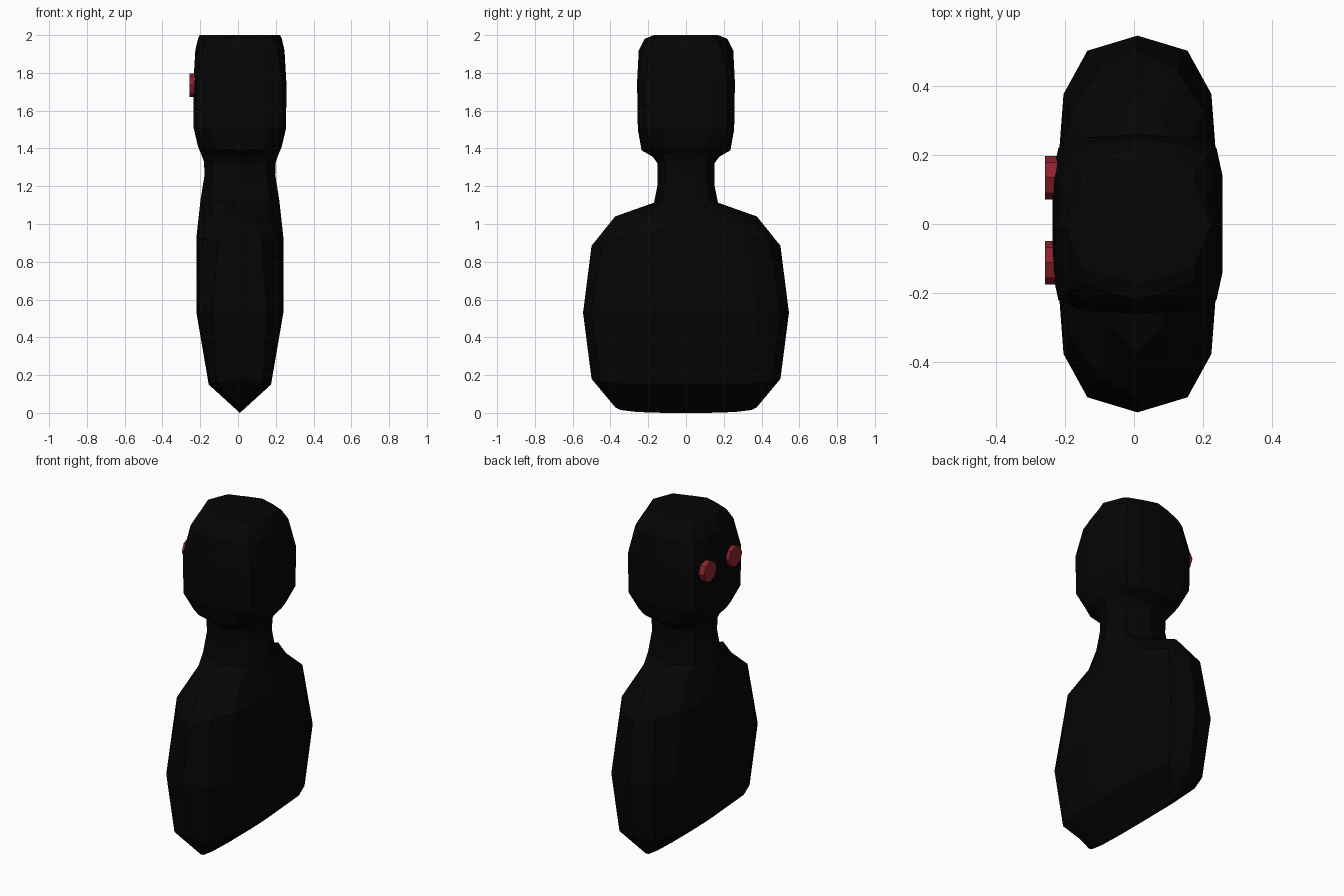
import bpy, bmesh, math
from mathutils import Matrix

if "Cube" in bpy.data.objects:
    bpy.data.objects.remove(bpy.data.objects["Cube"])


def material(name, rgb):
    m = bpy.data.materials.new(name)
    m.diffuse_color = (*rgb, 1)
    m.use_nodes = True
    m.node_tree.nodes["Principled BSDF"].inputs["Base Color"].default_value = m.diffuse_color
    return m


black = material("black", (0.0015, 0.0015, 0.0015))
red = material("dark red", (0.27, 0.016, 0.028))
CX = 0.01

# Quarter cross-sections as fractions of half width x and half depth y
LOW = [(0, 1), (.74, .91), (.95, .70), (1, .3), (1, 0)]
BODY = [(0, 1), (.63, .92), (.93, .69), (1, .3), (1, 0)]
CHEST = [(0, 1), (.50, .89), (.84, .66), (.96, .3), (1, 0)]
HEAD = [(0, 1), (.66, .965), (.93, .85), (1, .54), (1, 0)]
BROW = [(0, 1), (.56, .92), (.84, .76), (.95, .45), (1, 0)]
CROWN = [(0, 1), (.40, .88), (.77, .73), (.89, .36), (1, 0)]
SHOULDER = [(0, 1), (.33, .80), (.67, .55), (.86, .3), (1, 0)]
BLEND = [0, .5, .85, 1, 1]      # ridge height to side height


def ring(x, y, z_side, z_ridge, shape):
    q = [(x * fx, y * fy, z_ridge + (z_side - z_ridge) * t)
         for (fx, fy), t in zip(shape, BLEND)]
    half = q + [(a, -b, c) for a, b, c in q[-2::-1]]
    return half + [(-a, b, c) for a, b, c in half[-2:0:-1]]


def finish(bm, name, mat):
    bmesh.ops.recalc_face_normals(bm, faces=bm.faces)
    me = bpy.data.meshes.new(name)
    bm.to_mesh(me)
    bm.free()
    me.materials.append(mat)
    ob = bpy.data.objects.new(name, me)
    bpy.context.collection.objects.link(ob)
    return ob


# Body, neck and head as one faceted skin, bottom drawn into a keel
levels = [
    (0, .375, .0, .03, BODY),
    (.165, .50, .15, .18, LOW),
    (.23, .545, .53, .53, BODY),
    (.23, .50, .93, .885, CHEST),
    (.217, .375, 1.05, 1.04, SHOULDER),
    (.208, .17, 1.13, 1.11, CROWN),
    (.187, .15, 1.26, 1.21, CROWN),
    (.19, .15, 1.33, 1.32, CROWN),
    (.205, .175, 1.37, 1.355, CROWN),
    (.222, .235, 1.41, 1.39, BROW),
    (.245, .255, 1.51, 1.50, HEAD),
    (.246, .259, 1.75, 1.75, HEAD),
    (.236, .25, 1.92, 1.92, BROW),
    (.222, .22, 1.98, 1.98, CROWN),
    (.213, .17, 2.0, 2.0, CROWN),
]
bm = bmesh.new()
rows = [[bm.verts.new((x + CX, y, z)) for x, y, z in ring(*lv)] for lv in levels]
n = len(rows[0])
for a, b in zip(rows, rows[1:]):
    for i in range(n):
        j = (i + 1) % n
        bm.faces.new((a[i], a[j], b[j], b[i]))
bm.faces.new(rows[-1])
bmesh.ops.remove_doubles(bm, verts=bm.verts, dist=0.0005)
finish(bm, "figure_body", black)

# Two octagonal button eyes on the -x side of the head
for name, y in (("eye_a", .134), ("eye_b", -.112)):
    bm = bmesh.new()
    bmesh.ops.create_cone(bm, cap_ends=True, segments=8, radius1=.063, radius2=.063,
                          depth=.05,
                          matrix=Matrix.Translation((-.233, y, 1.735))
                          @ Matrix.Rotation(math.pi / 2, 4, 'Y'))
    finish(bm, name, red)
